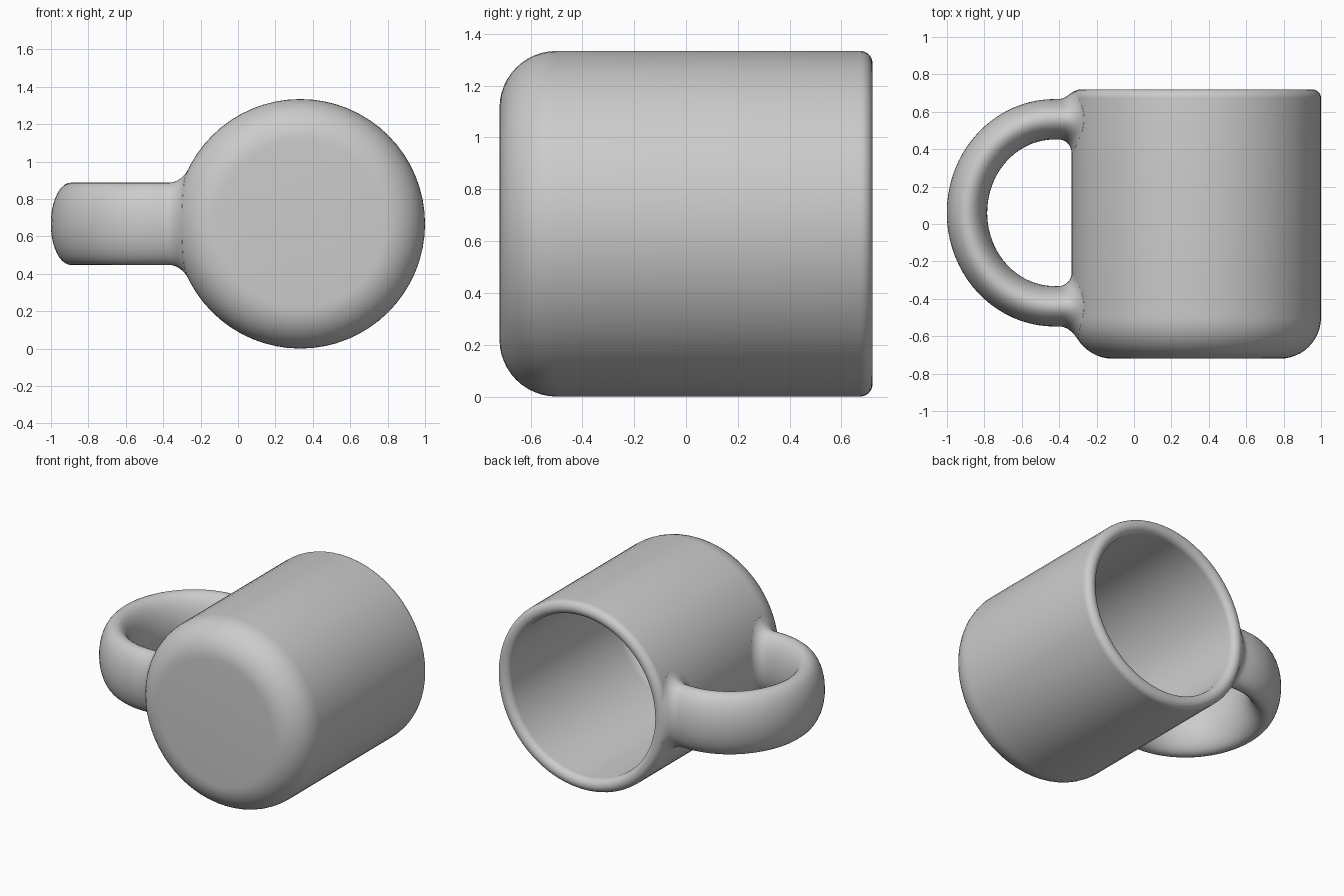
import bpy, bmesh
from math import sin, cos, pi, sqrt, radians

if "Cube" in bpy.data.objects:
    bpy.data.objects.remove(bpy.data.objects["Cube"])

CX, CZ, R = 0.333, 0.667, 0.667      # body axis and radius
HALF = 0.72                          # half of the body length
WALL, BASE_ROUND = 0.095, 0.22
RIM = WALL / 2

grey = bpy.data.materials.new("plain_grey")
grey.use_nodes = True
colour = (0.6, 0.6, 0.6, 1)
grey.diffuse_color = colour
grey.node_tree.nodes["Principled BSDF"].inputs["Base Color"].default_value = colour


def loft(name, rings, cap):
    """Bridge closed rings of points into a smooth skin."""
    bm = bmesh.new()
    loops = [[bm.verts.new(p) for p in ring] for ring in rings]
    for a, b in zip(loops, loops[1:]):
        n = len(a)
        for i in range(n):
            j = (i + 1) % n
            bm.faces.new((a[i], a[j], b[j], b[i]))
    if cap:
        bm.faces.new(loops[0])
        bm.faces.new(loops[-1])
    bmesh.ops.recalc_face_normals(bm, faces=bm.faces)
    mesh = bpy.data.meshes.new(name)
    bm.to_mesh(mesh)
    bm.free()
    obj = bpy.data.objects.new(name, mesh)
    bpy.context.collection.objects.link(obj)
    mesh.materials.append(grey)
    bpy.ops.object.select_all(action='DESELECT')
    obj.select_set(True)
    bpy.context.view_layer.objects.active = obj
    bpy.ops.object.shade_smooth_by_angle(angle=radians(40))
    return obj


def arc(r, y, radius, start, end, steps):
    """Profile arc as (radius, y) pairs, angles in degrees."""
    angles = [radians(start + (end - start) * i / steps) for i in range(steps + 1)]
    return [(r + radius * cos(a), y + radius * sin(a)) for a in angles]


# Body: rounded base, straight wall, rolled rim, hollow inside
profile = arc(R - BASE_ROUND, -HALF + BASE_ROUND, BASE_ROUND, -90, 0, 12)
profile += arc(R - RIM, HALF - RIM, RIM, 0, 180, 14)
inner_round = BASE_ROUND - WALL
profile += arc(R - BASE_ROUND, -HALF + BASE_ROUND, inner_round, 0, -90, 8)
SIDES = 64
turns = [2 * pi * i / SIDES for i in range(SIDES)]
loft("mug_body", [[(CX + r * cos(t), y, CZ + r * sin(t)) for t in turns]
                  for r, y in profile], True)


def wall_x(y, z):
    """Position of the outer wall on the handle side."""
    r = R
    low, high = -HALF + BASE_ROUND, HALF - RIM
    if y < low:
        r = R - BASE_ROUND + sqrt(max(0, BASE_ROUND ** 2 - (low - y) ** 2))
    elif y > high:
        r = R - RIM + sqrt(max(0, RIM ** 2 - (y - high) ** 2))
    return CX - sqrt(r * r - (z - CZ) ** 2)


# Handle: oval section swept round a half ellipse, flared into the wall
HX, HY, RX, RY = -0.425, 0.06, 0.468, 0.50
THICK, TALL, FILLET = 0.108, 0.22, 0.07
section = [2 * pi * i / 40 for i in range(40)]


def flare(side):
    rings = []
    for k in range(9):
        a = pi / 2 * k / 8
        gap, grow = FILLET * (1 - sin(a)), FILLET * (1 - cos(a))
        ring = []
        for s in section:
            y = HY + side * (RY + (THICK + grow) * cos(s))
            y = min(y, HALF - 0.008)
            z = CZ + (TALL + grow) * sin(s)
            ring.append((wall_x(y, z) - gap, y, z))
        rings.append(ring)
    # tuck the last ring into the wall
    rings.append([(x + 0.02, y, z) for x, y, z in rings[-1]])
    return rings


sweep = []
for k in range(41):
    t = pi / 2 + pi * k / 40
    nx, ny = cos(t) / RX, sin(t) / RY
    length = sqrt(nx * nx + ny * ny)
    nx, ny = nx / length, ny / length
    sweep.append([(HX + RX * cos(t) + THICK * cos(s) * nx,
                   HY + RY * sin(t) + THICK * cos(s) * ny,
                   CZ + TALL * sin(s)) for s in section])
loft("mug_handle", flare(1)[::-1] + sweep + flare(-1), False)
